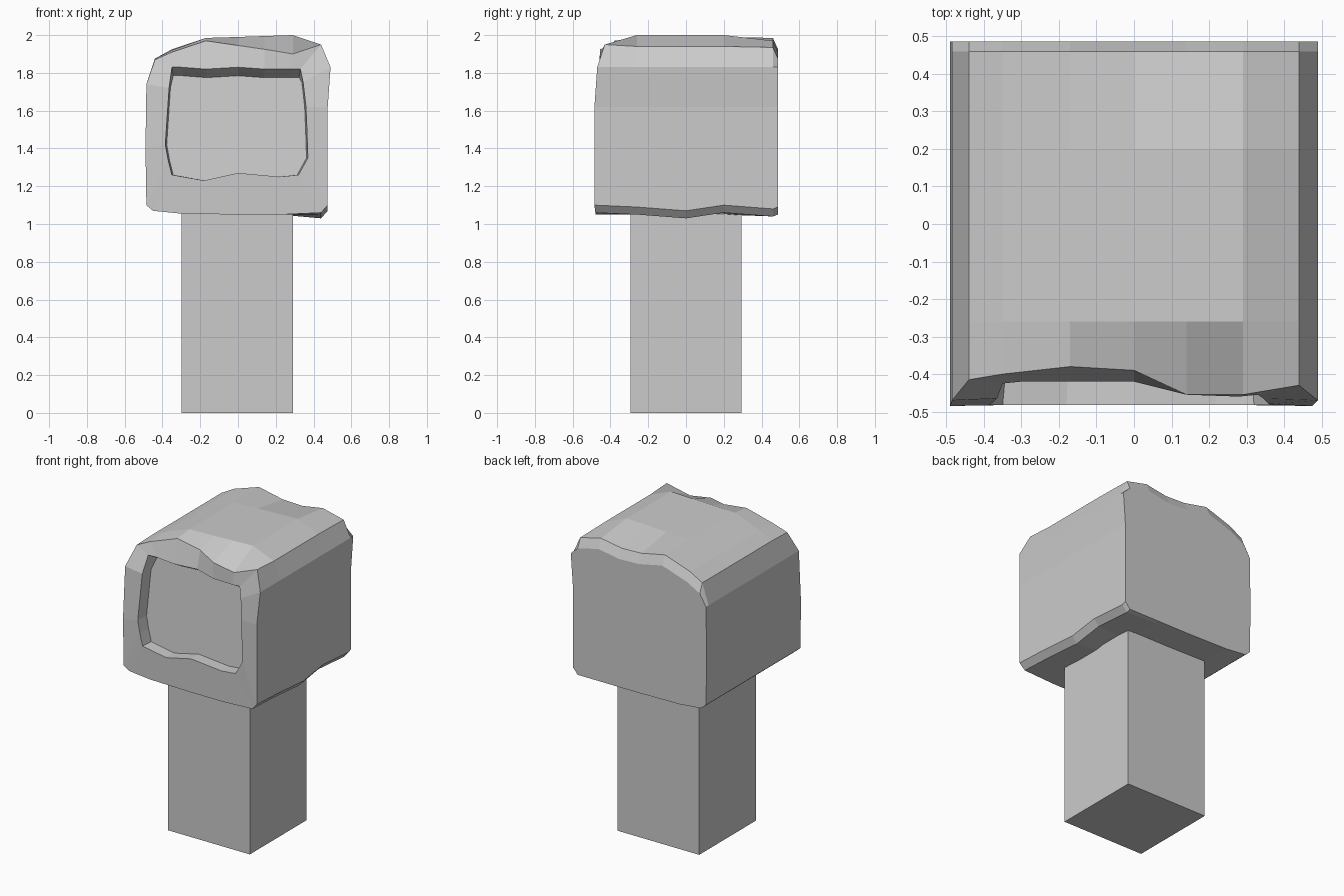
import bpy, bmesh

# post
bpy.ops.mesh.primitive_cube_add(size=1, location=(-0.005, 0, 0.54))
post = bpy.context.object
post.name = "post"
post.scale = (0.59, 0.585, 1.08)

# head outline at the front: x, z, y (from bottom left, going right and round)
outline = [
    (-.45, 1.07, -.48), (-.30, 1.055, -.48), (0, 1.05, -.48), (.22, 1.05, -.48), (.44, 1.06, -.48),
    (.475, 1.10, -.485), (.475, 1.35, -.485), (.475, 1.62, -.485), (.49, 1.83, -.47),
    (.44, 1.95, -.43), (.29, 1.90, -.455), (.14, 1.925, -.455), (0, 1.945, -.39),
    (-.17, 1.97, -.38), (-.35, 1.91, -.40), (-.44, 1.87, -.415),
    (-.485, 1.74, -.47), (-.49, 1.40, -.485), (-.485, 1.10, -.485)]

# edge of the front opening, matching the outline point by point
opening = [
    (-.35, 1.26, -.483), (-.18, 1.23, -.483), (0, 1.27, -.483), (.22, 1.25, -.483), (.32, 1.26, -.483),
    (.37, 1.35, -.483), (.365, 1.5, -.483), (.36, 1.62, -.48), (.345, 1.75, -.465),
    (.33, 1.82, -.455), (.28, 1.82, -.46), (.14, 1.82, -.455), (0, 1.83, -.42),
    (-.17, 1.82, -.42), (-.30, 1.83, -.42), (-.35, 1.83, -.425),
    (-.365, 1.72, -.465), (-.385, 1.42, -.483), (-.37, 1.34, -.483)]

# roof heights (right to left, outline points 9 to 15) along the head
roof_mid = (1.94, 2.00, 1.995, 1.99, 1.985, 1.92, 1.875)
roof_back = (1.935, 1.97, 1.945, 1.95, 1.985, 1.925, 1.875)


def ring_at(y, roof, corner_drop=0.0, roof_drop=0.0):
    pts = []
    for i, (x, z, _) in enumerate(outline):
        if 9 <= i <= 15:
            z = roof[i - 9] - roof_drop
        elif i in (4, 5):
            z -= corner_drop
        pts.append((x, y, z))
    return pts


# deepest ring of the opening: sunk in, ceiling sloping down
sunk = [(x * .98, y + .08, z - (.045 if 8 < i < 16 else 0))
        for i, (x, z, y) in enumerate(opening)]
rings = [sunk,
         [(x, y, z) for x, z, y in opening],
         [(x, y, z) for x, z, y in outline],
         ring_at(-.26, roof_mid, .01),
         ring_at(0, roof_mid, .03),
         ring_at(.20, roof_mid, 0),
         ring_at(.46, roof_back, .02),
         ring_at(.487, roof_back, .01, .06)]

# head
bm = bmesh.new()
loops = [[bm.verts.new(p) for p in r] for r in rings]
n = len(outline)
for a, b in zip(loops, loops[1:]):
    for i in range(n):
        j = (i + 1) % n
        bm.faces.new((a[i], a[j], b[j], b[i]))
bm.faces.new(loops[0])
bm.faces.new(loops[-1][::-1])
bmesh.ops.recalc_face_normals(bm, faces=bm.faces)
mesh = bpy.data.meshes.new("head")
bm.to_mesh(mesh)
bm.free()
head = bpy.data.objects.new("head", mesh)
bpy.context.collection.objects.link(head)
